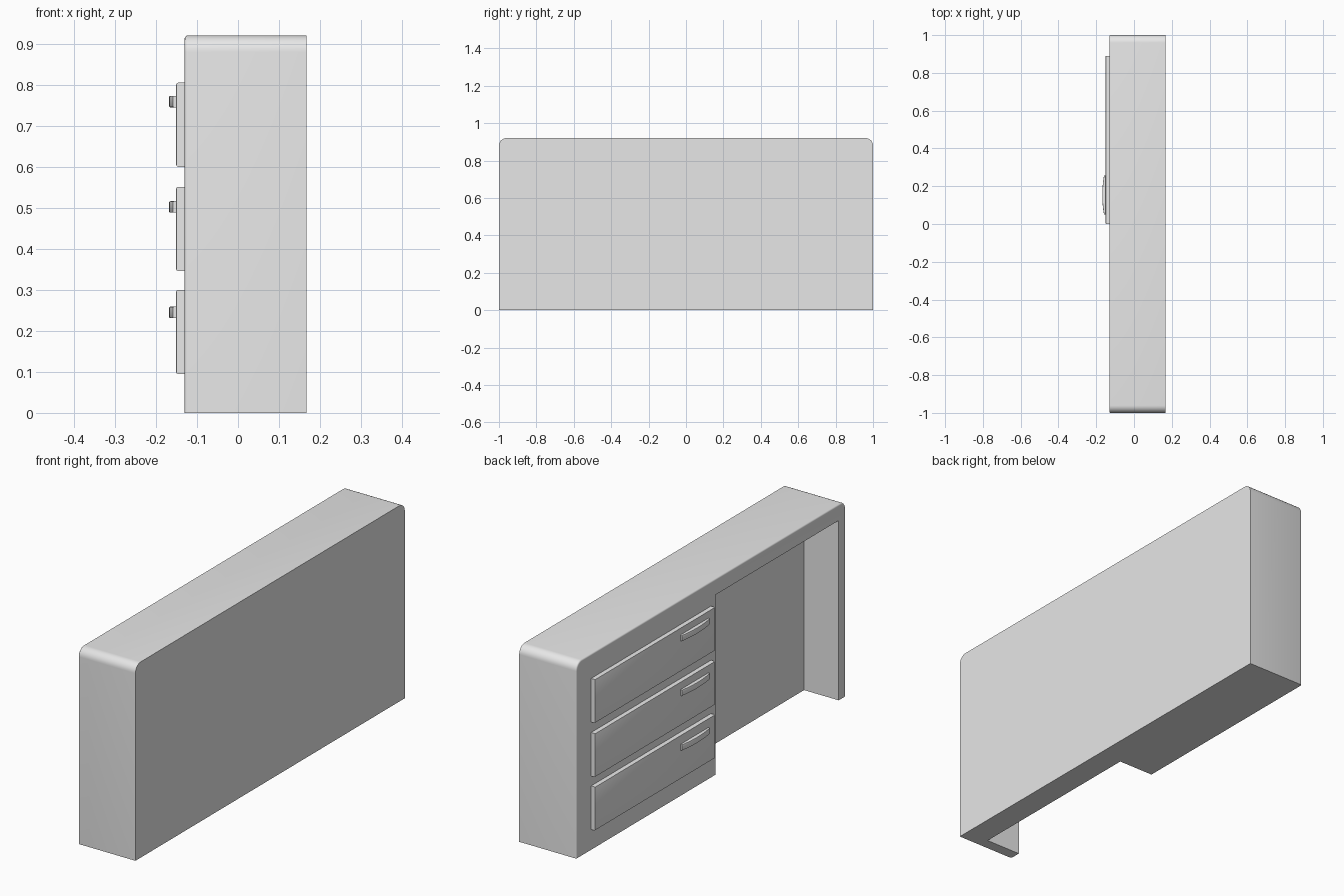
import bpy, bmesh, math

cube = bpy.data.objects.get("Cube")
if cube:
    bpy.data.objects.remove(cube, do_unlink=True)

grey = bpy.data.materials.new("light grey")
grey.use_nodes = True
grey.diffuse_color = (0.8, 0.8, 0.8, 1)
grey.node_tree.nodes["Principled BSDF"].inputs["Base Color"].default_value = (0.8, 0.8, 0.8, 1)

FACE = -0.13    # x of the drawer side
BACK = 0.167    # x of the plain side
HEIGHT = 0.92


def prism(name, points, direction, chamfer=0.0, segments=1, pick=None):
    """Extrude a closed 3D outline; bevel the edges whose centre passes pick."""
    bm = bmesh.new()
    face = bm.faces.new([bm.verts.new(p) for p in points])
    new = bmesh.ops.extrude_face_region(bm, geom=[face])["geom"]
    bmesh.ops.translate(bm, vec=direction,
                        verts=[g for g in new if isinstance(g, bmesh.types.BMVert)])
    bmesh.ops.recalc_face_normals(bm, faces=bm.faces)
    if chamfer:
        edges = [e for e in bm.edges if pick((e.verts[0].co + e.verts[1].co) / 2, e)]
        bmesh.ops.bevel(bm, geom=edges, offset=chamfer, segments=segments,
                        profile=0.5, affect='EDGES')
    mesh = bpy.data.meshes.new(name)
    bm.to_mesh(mesh)
    bm.free()
    obj = bpy.data.objects.new(name, mesh)
    bpy.context.collection.objects.link(obj)
    mesh.materials.append(grey)
    return obj


def activate(obj):
    bpy.ops.object.select_all(action='DESELECT')
    obj.select_set(True)
    bpy.context.view_layer.objects.active = obj


def rect(x, y0, y1, z0, z1):
    return [(x, y0, z0), (x, y1, z0), (x, y1, z1), (x, y0, z1)]


def on_plane(x):
    """Pick edges lying in the plane at x."""
    return lambda c, e: all(abs(v.co.x - x) < 1e-4 for v in e.verts)


# Desk body: slab with rounded upper corners and a softened outer rim
radius, steps = 0.04, 8
arc = [math.pi / 2 * i / steps for i in range(steps + 1)]
outline = [(BACK, -1, 0), (BACK, 1, 0)]
outline += [(BACK, 1 - radius + radius * math.cos(a),
             HEIGHT - radius + radius * math.sin(a)) for a in arc]
outline += [(BACK, -1 + radius - radius * math.sin(a),
             HEIGHT - radius + radius * math.cos(a)) for a in arc]
rim = on_plane(FACE)
body = prism("desk_body", outline, (FACE - BACK, 0, 0), 0.007, 3,
             lambda c, e: rim(c, e) and c.z > 0.001)

# Knee space cut between the drawer pedestal and the side panel
cutter = prism("knee_space_cutter", rect(FACE - 0.1, -0.948, -0.035, -0.1, 0.845),
               (0.28, 0, 0))
cutter.hide_render = True
activate(body)
cut = body.modifiers.new("knee_space", 'BOOLEAN')
cut.operation, cut.solver, cut.object = 'DIFFERENCE', 'EXACT', cutter
bpy.ops.object.modifier_apply(modifier=cut.name)
bpy.data.objects.remove(cutter, do_unlink=True)
smooth = [body]

# Three drawer fronts, each with a bowed handle near the knee space
FRONT = -0.151
for number, z in enumerate((0.095, 0.346, 0.6), 1):
    drawer = prism(f"drawer_front_{number}", rect(FACE + 0.005, 0.0, 0.89, z, z + 0.205),
                   (FRONT - FACE - 0.005, 0, 0), 0.005, 2, on_plane(FRONT))
    smooth.append(drawer)

    low, high, n = 0.05, 0.256, 12
    mid, half = (low + high) / 2, (high - low) / 2
    z0 = z + 0.136 + (number == 2) * 0.006 + (number == 3) * 0.009
    bow = [(FRONT + 0.002, high, z0), (FRONT + 0.002, low, z0)]
    for i in range(n + 1):
        t = -1 + 2 * i / n
        bow.append((-0.159 - 0.009 * (1 - t * t), mid + half * t, z0))
    handle = prism(f"drawer_handle_{number}", bow, (0, 0, 0.028), 0.003, 2,
                   lambda c, e: c.x < -0.157 and abs(e.verts[0].co.z - e.verts[1].co.z) < 1e-4)
    smooth.append(handle)

for obj in smooth:
    activate(obj)
    bpy.ops.object.shade_smooth_by_angle(angle=math.radians(35))
